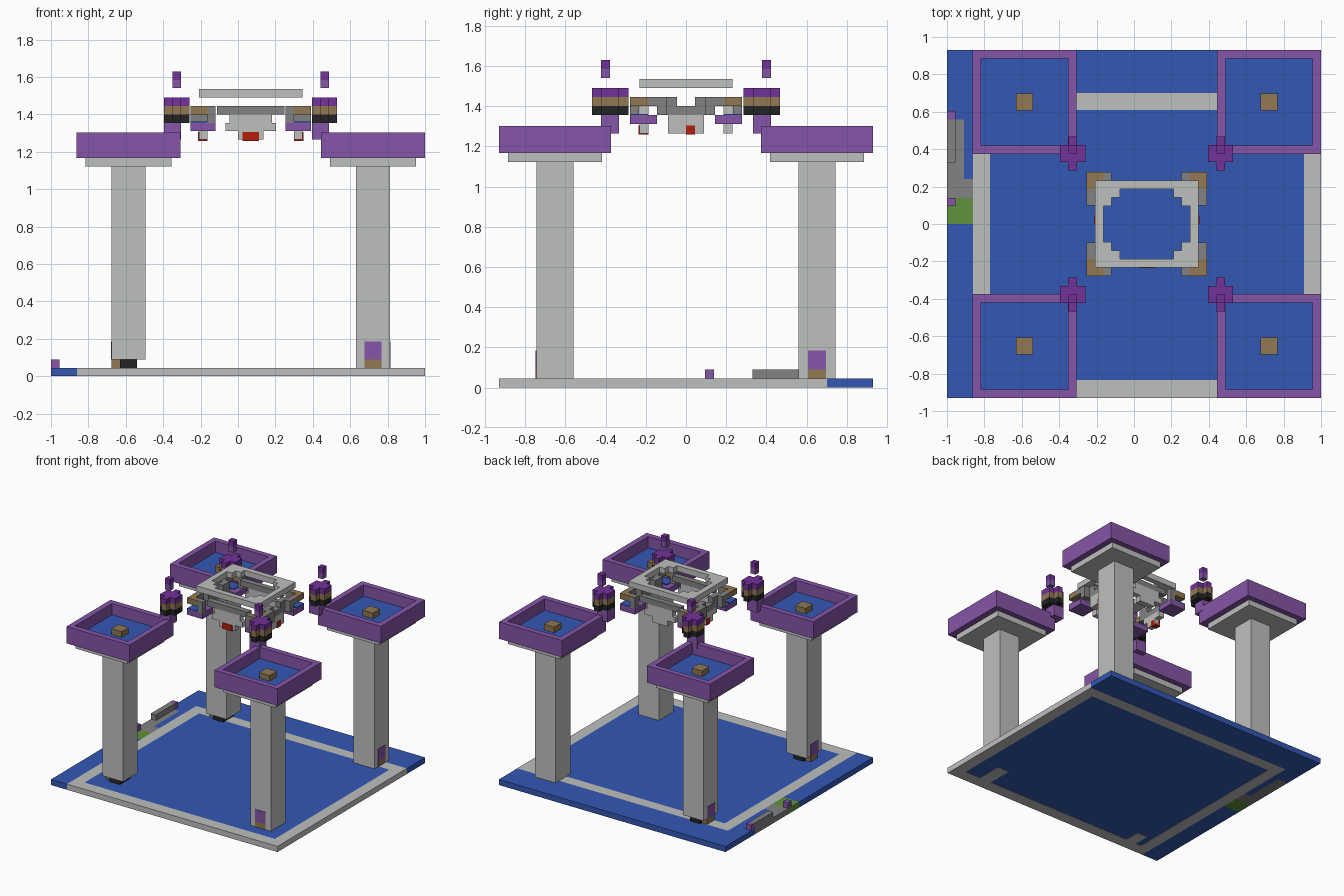
import bpy
import bmesh
from mathutils import Vector

if "Cube" in bpy.data.objects:
    bpy.data.objects.remove(bpy.data.objects["Cube"], do_unlink=True)


def make_colour(name, red, green, blue):
    rgba = [((c / 255 + 0.055) / 1.055) ** 2.4 for c in (red, green, blue)] + [1]
    material = bpy.data.materials.new(name)
    material.use_nodes = True
    material.diffuse_color = rgba
    material.node_tree.nodes["Principled BSDF"].inputs["Base Color"].default_value = rgba
    return material


BLUE = make_colour("water blue", 51, 87, 180)
GREY = make_colour("light stone grey", 190, 192, 190)
DARK = make_colour("dark stone grey", 130, 130, 130)
PURPLE = make_colour("soft purple", 134, 85, 168)
DEEP = make_colour("deep purple", 114, 50, 152)
BROWN = make_colour("earth brown", 146, 120, 82)
BLACK = make_colour("charcoal black", 36, 36, 36)
RED = make_colour("bright red", 178, 30, 14)
GREEN = make_colour("grass green", 98, 146, 60)

U = 0.045          # edge length of one small block
MID = 0.068        # x centre of the raised structure
SIGNS = (-1, 1)


def build(name, material, *boxes):
    """Join boxes, each given as (x range, y range, z range), in one object."""
    bm = bmesh.new()
    for ranges in boxes:
        low = Vector([min(r) for r in ranges])
        high = Vector([max(r) for r in ranges])
        verts = bmesh.ops.create_cube(bm, size=1)["verts"]
        bmesh.ops.scale(bm, vec=high - low, verts=verts)
        bmesh.ops.translate(bm, vec=(low + high) / 2, verts=verts)
    mesh = bpy.data.meshes.new(name)
    bm.to_mesh(mesh)
    bm.free()
    mesh.materials.append(material)
    obj = bpy.data.objects.new(name, mesh)
    bpy.context.collection.objects.link(obj)
    return obj


def span(centre, width):
    return (centre - width / 2, centre + width / 2)


def level(bottom, count=1):
    return (bottom, bottom + U * count)


# Ground slab: pool, stone border and outer water strips
ground = level(0)
left, right, front, back = -0.86, 1, -0.93, 0.70
in_left, in_right, in_front, in_back = -0.77, 0.91, -0.835, 0.61
build("border", GREY,
      ((left, right), (front, in_front), ground),
      ((left, right), (in_back, back), ground),
      ((left, in_left), (in_front, in_back), ground),
      ((in_right, right), (in_front, in_back), ground))
build("pool", BLUE, ((in_left, in_right), (in_front, in_back), (0.003, U)))
build("border_fingers", GREY,
      ((-0.72, -0.63), (in_front, -0.71), (0, U / 2)),
      ((0.67, 0.77), (in_front, -0.63), (0, U / 2)))
build("outer_water", BLUE,
      ((left, right), (back, -front), ground),
      ((-1, left), (front, 0), ground),
      ((-0.91, left), (0.24, 0.56), ground),
      ((-1, left), (0.56, -front), ground))

# Small path, grass and kerb on the side strip
build("grass_patch", GREEN, ((-1, left), (0, 0.14), ground))
build("side_path", DARK,
      ((-1, left), (0.14, 0.24), ground),
      ((-1, -0.91), (0.24, 0.56), ground),
      ((-1, U - 1), (0.33, 0.56), level(U)))
build("path_markers", PURPLE,
      ((-1, U - 1), (0.095, 0.14), level(U)),
      ((-1, U - 1), (0.56, 0.605), level(U)))

LEDGE, BASIN, RIM = 1.122, 1.167, 1.302
for sx in SIGNS:
    for sy in SIGNS:
        side = "left" if sx > 0 else "right"
        tag = ("back_" if sy > 0 else "front_") + side
        x, y = MID + sx * 0.653, sy * 0.652

        # Pillar, with a dark footing on the raised pair
        foot = U if sx > 0 else U * 2
        build(tag + "_pillar", GREY,
              (span(x, 0.182), span(y, 0.185), (foot, LEDGE)))
        if sx < 0:
            build(tag + "_footing", BLACK,
                  ((x - U, x + U), span(y, U * 3), level(U)))
            build(tag + "_sill", BROWN, ((x - U * 2, x - U), span(y, U * 2), level(U)))

        # Door plate
        if sx > 0 and sy < 0:
            door = (span(x, U * 2), span(y - 0.0925, 0.008))
        else:
            door = (span(x + sx * 0.091, 0.008), span(y, U * 2))
        build(tag + "_door", PURPLE, (*door, (U * 2, 0.185)))
        if sx > 0:
            build(tag + "_doorstep", BROWN, (*door, level(U)))

        # Raised basin on its ledge
        build(tag + "_ledge", GREY, (span(x, 0.46), span(y, 0.468), (LEDGE, BASIN)))
        half = 0.278
        wall = half - U
        rise = (BASIN, RIM)
        build(tag + "_basin", PURPLE,
              (span(x, half * 2), (y - half, y - wall), rise),
              (span(x, half * 2), (y + wall, y + half), rise),
              ((x - half, x - wall), span(y, wall * 2), rise),
              ((x + wall, x + half), span(y, wall * 2), rise),
              (span(x, wall * 2), span(y, wall * 2), (BASIN, BASIN + U / 2)))
        build(tag + "_basin_water", BLUE,
              (span(x, wall * 2), span(y, wall * 2), (BASIN + U / 2, BASIN + U)))
        build(tag + "_basin_spout", BROWN,
              (span(x, U * 2), span(y, U * 2), level(BASIN + U)))

        # Floating turret in coloured layers with a spire
        x, y = MID + sx * 0.395, sy * 0.377
        layers = (("base", BLACK), ("band", BROWN), ("cap", DEEP))
        for i, (part, colour) in enumerate(layers):
            z = level(1.355 + U * i)
            build(tag + "_turret_" + part, colour,
                  (span(x, U), span(y, U * 4), z),
                  (span(x - U, U), span(y, U * 2), z),
                  (span(x + U, U), span(y, U * 2), z))
        build(tag + "_turret_stalk", PURPLE,
              ((x - U * 1.5, x + U / 2), span(y, U * 2), level(1.265, 2)))
        spire = (span(x, U), span(y + sy * U / 2, U))
        build(tag + "_spire_foot", PURPLE, (*spire, level(1.54)))
        build(tag + "_spire_tip", DEEP, (*spire, level(1.585)))

        # Corner bracket around a little basin
        def inward(start, length, edge, sign, centre):
            outer = centre + sign * (edge - start * U)
            return (outer, outer - sign * length * U)

        def bx(start, length):
            return inward(start, length, 0.322, sx, MID)

        def by(start, length):
            return inward(start, length, 0.278, sy, 0)

        top, mid, low = level(1.40), level(1.355), level(1.31)
        build(tag + "_bracket_corner", BROWN,
              (bx(0, 2), by(0, 1), top), (bx(0, 1), by(1, 1), top))
        build(tag + "_bracket_arms", DARK,
              (bx(2, 1), by(0, 1), top), (bx(0, 1), by(2, 2), top),
              (bx(2, 1), by(0, 1), mid), (bx(0, 1), by(3, 1), mid))
        build(tag + "_little_basin", PURPLE, (bx(0, 3), by(0, 3), low))
        build(tag + "_little_water", BLUE,
              (bx(0, 2), by(0, 2), (1.355, 1.362)))

# Floating ring with stepped inner corners
deck = (1.49, 1.535)
ring_x, ring_y = 0.277, 0.232
bars = []
for s in SIGNS:
    bars.append((span(MID, ring_x * 2), (s * ring_y, s * (ring_y - U)), deck))
    bars.append(((MID + s * ring_x, MID + s * (ring_x - U)),
                 span(0, (ring_y - U) * 2), deck))
    for t in SIGNS:
        edge_x, edge_y = MID + s * (ring_x - U), t * (ring_y - U)
        bars.append(((edge_x, edge_x - s * U * 2), (edge_y, edge_y - t * U), deck))
        bars.append(((edge_x, edge_x - s * U), (edge_y - t * U, edge_y - t * U * 2), deck))
build("floating_ring", GREY, *bars)

# Carved stone pieces hanging below each side of the ring
for s in SIGNS:
    depth = (s * ring_y, s * (ring_y - U))
    name = "back" if s > 0 else "front"
    build(name + "_carving_crown", DARK, (span(MID, U * 8), depth, level(1.40)))
    build(name + "_carving", GREY,
          (span(MID, U * 5), depth, level(1.355)),
          (span(MID, U * 6), depth, level(1.31)),
          (span(MID, U * 3), depth, level(1.265)))
    depth = (MID + s * ring_x, MID + s * (ring_x - U))
    name = "left" if s > 0 else "right"
    build(name + "_carving_crown", DARK,
          (depth, (-U * 3, -U), level(1.40)), (depth, (U, U * 3), level(1.40)),
          (depth, span(0, U * 6), level(1.355)))
    build(name + "_carving", GREY,
          (depth, span(0, U * 4), level(1.31)),
          (depth, span(0, U * 4 if s > 0 else U * 2), level(1.265)))

# Red tongues
build("red_tongues", RED,
      (span(MID, U * 2), (-ring_y - 0.004, U - ring_y), (1.258, 1.305)),
      ((MID - ring_x - 0.004, MID - ring_x + U), (0, U), (1.258, 1.305)),
      ((MID + ring_x - U, MID + ring_x + 0.004), (0, U), (1.258, 1.305)))
